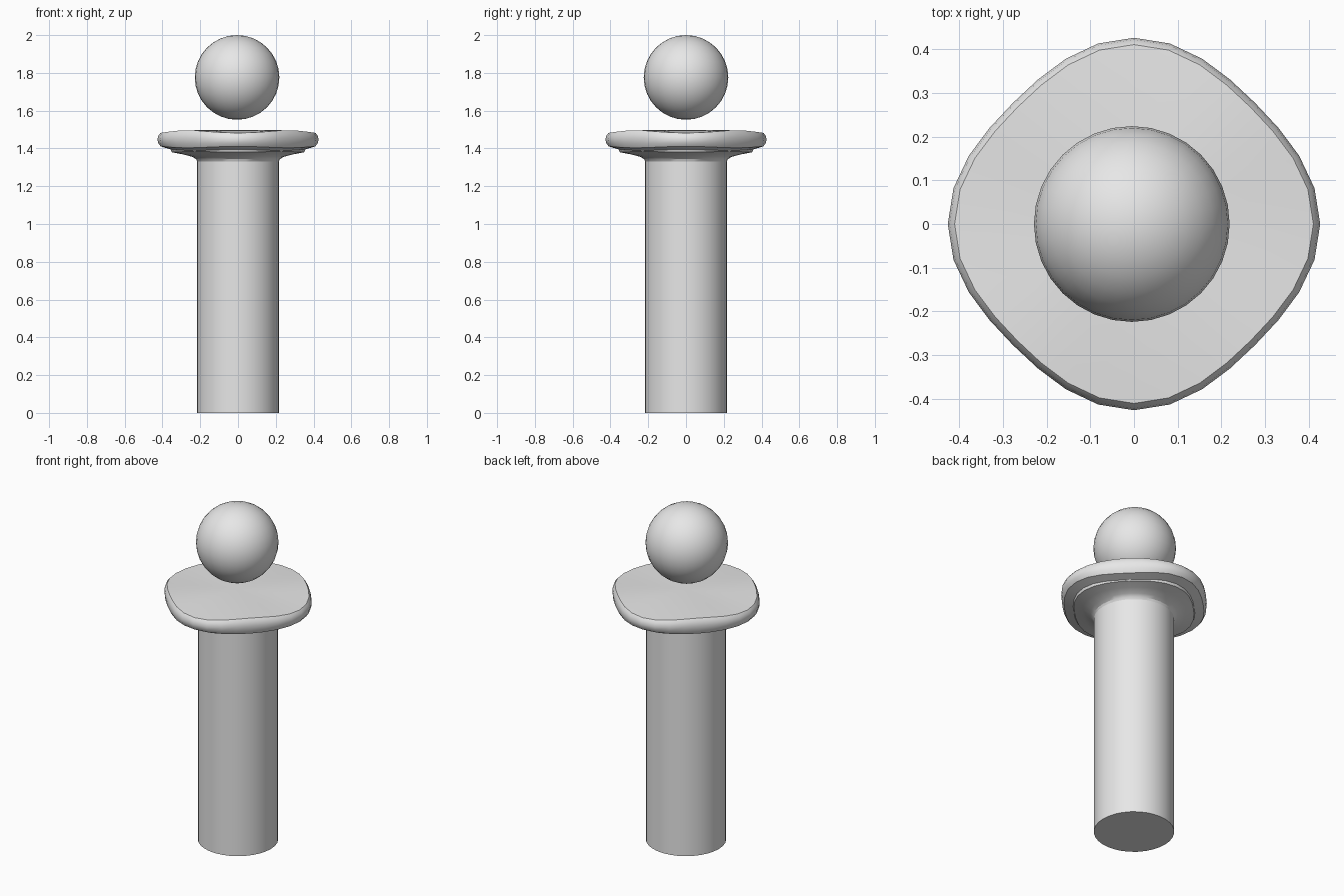
import bpy, bmesh, math

if "Cube" in bpy.data.objects:
    bpy.data.objects.remove(bpy.data.objects["Cube"])

SIDES = 32

grey = bpy.data.materials.new("plain grey")
grey.diffuse_color = (0.8, 0.8, 0.8, 1)
grey.use_nodes = True
grey.node_tree.nodes["Principled BSDF"].inputs["Base Color"].default_value = grey.diffuse_color


def loft(name, rings, cap_bottom=True, cap_z=None):
    """Join rings of (mean radius, corner amount, height, corner lift), bottom to top."""
    bm = bmesh.new()
    loops = []
    for radius, corner, z, lift in rings:
        loop = []
        for i in range(SIDES):
            a = 2 * math.pi * i / SIDES
            wave = math.cos(4 * a)
            r = radius * (1 + corner * wave)
            loop.append(bm.verts.new((r * math.cos(a), r * math.sin(a), z - lift * wave)))
        loops.append(loop)
    for low, high in zip(loops, loops[1:]):
        for i in range(SIDES):
            j = (i + 1) % SIDES
            bm.faces.new((low[i], low[j], high[j], high[i]))
    if cap_bottom:
        bm.faces.new(loops[0][::-1])
    if cap_z is not None:
        top = bm.verts.new((0, 0, cap_z))
        for i in range(SIDES):
            bm.faces.new((loops[-1][i], loops[-1][(i + 1) % SIDES], top))
    mesh = bpy.data.meshes.new(name)
    bm.to_mesh(mesh)
    bm.free()
    obj = bpy.data.objects.new(name, mesh)
    bpy.context.collection.objects.link(obj)
    return obj


def finish(obj):
    obj.data.materials.append(grey)
    bpy.ops.object.select_all(action='DESELECT')
    obj.select_set(True)
    bpy.context.view_layer.objects.active = obj
    bpy.ops.object.shade_smooth_by_angle(angle=math.radians(30))


# Plain round shaft
finish(loft("shaft", [(0.218, 0, 0, 0), (0.218, 0, 1.33, 0)], cap_z=1.33))

# Flared neck, stepped collar and wavy rounded-diamond plate
finish(loft("plate", [
    (0.214, 0.0, 1.325, 0.0),
    (0.222, 0.0, 1.343, 0.0),
    (0.240, 0.01, 1.356, 0.0),
    (0.285, 0.03, 1.370, 0.001),
    (0.337, 0.042, 1.382, 0.002),
    (0.342, 0.042, 1.392, -0.003),
    (0.393, 0.042, 1.407, -0.004),
    (0.406, 0.042, 1.428, -0.001),
    (0.409, 0.042, 1.452, 0.004),
    (0.405, 0.042, 1.474, 0.006),
    (0.394, 0.042, 1.489, 0.007),
    (0.220, 0.0, 1.496, 0.001),
], cap_z=1.497))

# Floating ball
bpy.ops.mesh.primitive_uv_sphere_add(segments=32, ring_count=16, radius=0.224,
                                     location=(-0.005, 0, 1.776))
ball = bpy.context.object
ball.name = "ball"
finish(ball)
